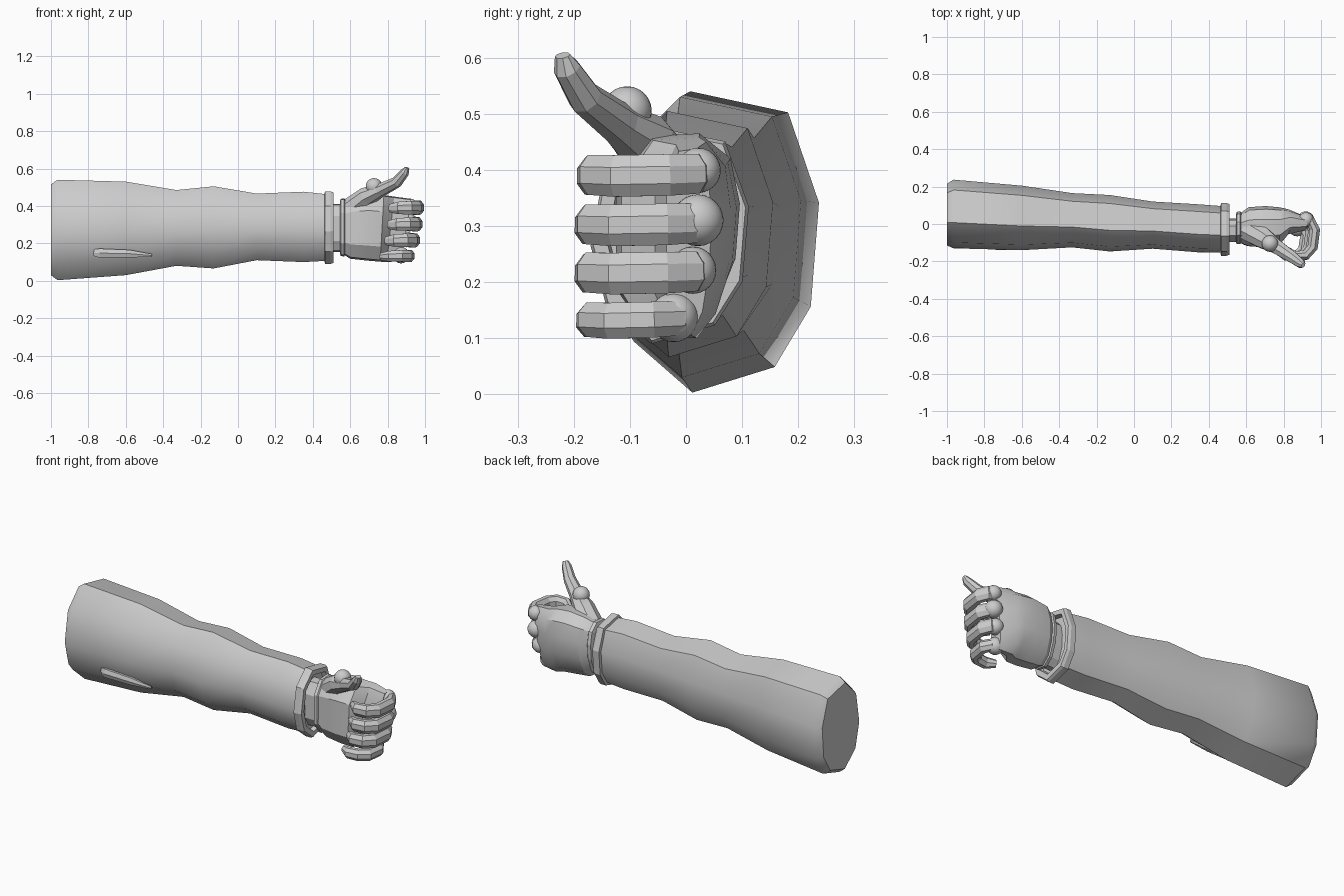
import bpy, bmesh
from math import cos, sin, pi, radians
from mathutils import Vector

if "Cube" in bpy.data.objects:
    bpy.data.objects.remove(bpy.data.objects["Cube"])

# normalised (y, z) outlines for the sleeve and the hand
SLEEVE = [(-.25, 1), (.7, .86), (1, .26), (.92, -.43), (.57, -.83),
          (-.23, -1), (-.8, -.66), (-1, -.1), (-.83, .6)]
HAND = [(-.45, .97), (.35, 1), (.85, .75), (1, .3), (.93, -.25), (.6, -.75),
        (.1, -1), (-.55, -.95), (-1, -.55), (-1, .5)]


def ring(shape, x, y0, y1, z0, z1, slant=0):
    """Fit an outline into a y/z box at station x."""
    cy, hy, cz, hz = (y0 + y1) / 2, (y1 - y0) / 2, (z0 + z1) / 2, (z1 - z0) / 2
    return [Vector((x + slant * v, cy + hy * u, cz + hz * v)) for u, v in shape]


def loft(name, rings, smooth=None):
    """Skin a row of rings and cap both ends."""
    bm = bmesh.new()
    rows = [[bm.verts.new(p) for p in r] for r in rings]
    n = len(rows[0])
    for a, b in zip(rows, rows[1:]):
        for i in range(n):
            j = (i + 1) % n
            bm.faces.new((a[i], a[j], b[j], b[i]))
    bm.faces.new(rows[0][::-1])
    bm.faces.new(rows[-1])
    bmesh.ops.recalc_face_normals(bm, faces=bm.faces[:])
    me = bpy.data.meshes.new(name)
    bm.to_mesh(me)
    bm.free()
    ob = bpy.data.objects.new(name, me)
    bpy.context.collection.objects.link(ob)
    if smooth:
        bpy.ops.object.select_all(action='DESELECT')
        ob.select_set(True)
        bpy.context.view_layer.objects.active = ob
        bpy.ops.object.shade_smooth_by_angle(angle=radians(smooth))
    return ob


def tube(name, path, sizes, up=(0, 0, 1), sides=8):
    """Faceted tube; each size is (half width along up, half thickness)."""
    pts = [Vector(p) for p in path]
    rings = []
    for i, p in enumerate(pts):
        t = (pts[min(i + 1, len(pts) - 1)] - pts[max(i - 1, 0)]).normalized()
        s = Vector(up)
        s = (s - t * s.dot(t)).normalized()
        n = t.cross(s)
        a, b = sizes[i]
        k = 1 / cos(pi / sides)
        rings.append([p + s * (a * k * cos((j + .5) * 2 * pi / sides))
                      + n * (b * k * sin((j + .5) * 2 * pi / sides))
                      for j in range(sides)])
    return loft(name, rings)


def ball(name, loc, r):
    bpy.ops.mesh.primitive_uv_sphere_add(segments=24, ring_count=12, radius=r, location=loc)
    bpy.context.object.name = name
    bpy.ops.object.shade_smooth()


# sleeve: x, y min, y max, z min, z max
loft("sleeve", [ring(SLEEVE, *s) for s in [
    (-1.0, -.115, .215, .03, .515), (-.965, -.13, .237, .003, .54),
    (-.6, -.14, .205, .03, .53), (-.33, -.125, .165, .08, .485),
    (-.13, -.147, .155, .066, .505), (.1, -.132, .12, .11, .466),
    (.35, -.152, .105, .1, .476), (.48, -.153, .095, .107, .462)]], 40)

# small cloth fold on the front of the sleeve
tube("sleeve_fold", [(-.77, -.115, .15), (-.74, -.122, .148), (-.58, -.124, .145), (-.46, -.115, .135)],
     [(.018, .006), (.024, .014), (.02, .012), (.008, .004)], sides=6)

# cuff with a recessed mouth
loft("cuff", [ring(SLEEVE, *s) for s in [
    (.462, -.15, .095, .11, .46), (.465, -.17, .112, .09, .478),
    (.495, -.17, .112, .09, .478), (.51, -.165, .106, .096, .472),
    (.51, -.14, .085, .125, .445), (.485, -.135, .08, .13, .44)]])

# wrist and hand-side wrist band
loft("wrist", [ring(HAND, x, -.095, .03, .155, .41) for x in (.48, .57)])
loft("wrist_band", [ring(HAND, *s) for s in [
    (.545, -.1, .05, .145, .425), (.55, -.108, .065, .132, .438),
    (.568, -.108, .068, .13, .44), (.575, -.1, .06, .14, .43)]])

# palm and back of hand
loft("palm", [ring(HAND, *s) for s in [
    (.565, -.1, .055, .14, .43), (.61, -.118, .09, .118, .455, .01),
    (.7, -.125, .096, .108, .465, .01), (.77, -.115, .09, .102, .458, .01),
    (.815, -.055, .08, .1, .45, .02), (.9, -.035, .045, .105, .438, .025)]], 30)

# curled fingers and round knuckles, index to little finger
CURL = [(.9, .025), (.945, .015), (.967, -.03), (.955, -.125), (.92, -.165), (.86, -.17), (.815, -.135)]
FINGERS = [("index", .395, 0, .037, (.92, .022, .399), .04),
           ("middle", .307, -.008, .037, (.918, .021, .31), .046),
           ("ring", .221, -.022, .037, (.9, .012, .221), .042),
           ("little", .137, -.05, .032, (.872, -.022, .137), .044)]
for name, z, dx, w, k, r in FINGERS:
    little = name == "little"
    path = [(x + dx, y * .8 - .035 if little else y - (.004 if dx else 0), z + (.004 if i > 3 else 0) - .002 * i)
            for i, (x, y) in enumerate(CURL)]
    taper = [.85, .95, 1, 1, .96, .9, .6]
    tube(name + "_finger", path, [(w * t, .028 * t) for t in taper])
    ball(name + "_knuckle", k, r)

# thumb pointing up and forward
tube("thumb", [(.61, -.03, .39), (.69, -.075, .452), (.76, -.12, .483), (.85, -.18, .528),
               (.893, -.212, .58), (.905, -.22, .604)],
     [(.055, .06), (.048, .055), (.034, .038), (.028, .03), (.022, .024), (.01, .014)])
ball("thumb_knuckle", (.727, -.105, .505), .044)
